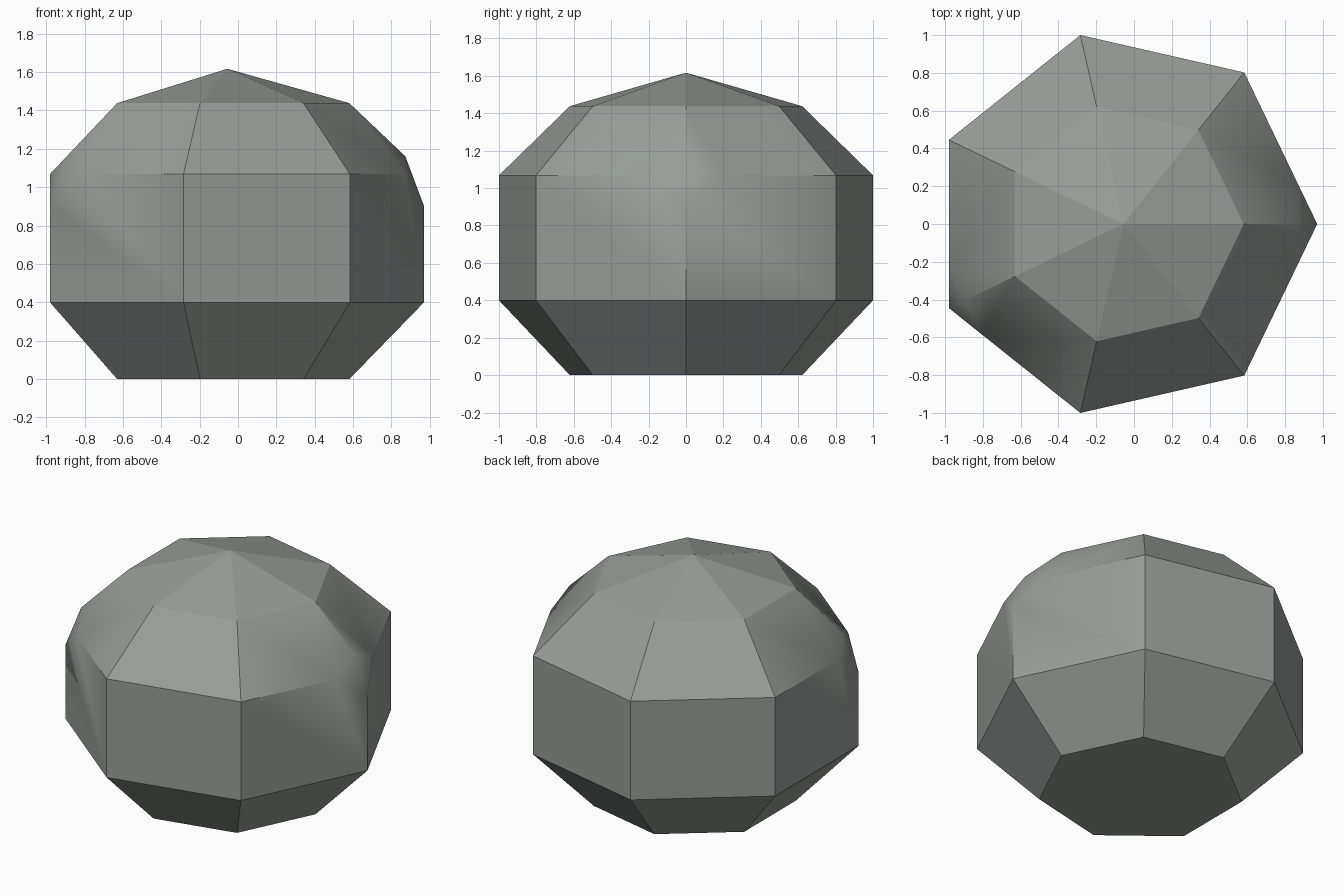
import bpy, bmesh, math

cube = bpy.data.objects.get("Cube")
if cube:
    bpy.data.objects.remove(cube, do_unlink=True)

SIDES = 7
CENTRE_X = -0.056
RINGS = [(0.637, 0.0), (1.026, 0.4), (1.026, 1.068), (0.637, 1.438)]  # radius, height
WORN = (0, 4)           # shoulder corners that are chipped off

# Stone colour
stone = bpy.data.materials.new("grey stone")
stone.use_nodes = True
colour = (0.31, 0.337, 0.315, 1.0)
stone.diffuse_color = colour
stone.node_tree.nodes["Principled BSDF"].inputs["Base Color"].default_value = colour

# Stacked rings of the boulder
bm = bmesh.new()
rings = []
for radius, height in RINGS:
    angles = [math.tau * i / SIDES for i in range(SIDES)]
    rings.append([bm.verts.new((CENTRE_X + radius * math.cos(a), radius * math.sin(a), height))
                  for a in angles])
for low, high in zip(rings, rings[1:]):
    for i in range(SIDES):
        j = (i + 1) % SIDES
        bm.faces.new((low[i], low[j], high[j], high[i]))

# Flat base and shallow pointed cap
bm.faces.new(rings[0][::-1])
apex = bm.verts.new((CENTRE_X, 0, 1.617))
for i in range(SIDES):
    bm.faces.new((rings[-1][i], rings[-1][(i + 1) % SIDES], apex))

# Chip the worn shoulder corners, a quarter of the way along each edge
for i in WORN:
    chip = bmesh.ops.bevel(bm, geom=[rings[2][i]], affect='VERTICES',
                           offset_type='PERCENT', offset=25, segments=1, profile=0.5)
    corners = sorted(chip["verts"], key=lambda v: v.co.z)
    # Ridge from the lowest to the highest corner of the chip
    bmesh.ops.connect_verts(bm, verts=[corners[0], corners[-1]])

# Soft shading across the chips, crisp everywhere else
bmesh.ops.recalc_face_normals(bm, faces=bm.faces)
bm.normal_update()
for f in bm.faces:
    f.smooth = apex not in f.verts
for e in bm.edges:
    e.smooth = (e.calc_face_angle(math.pi) < math.radians(30)
                and all(f.smooth for f in e.link_faces))

mesh = bpy.data.meshes.new("boulder")
bm.to_mesh(mesh)
bm.free()
mesh.materials.append(stone)
boulder = bpy.data.objects.new("boulder", mesh)
bpy.context.collection.objects.link(boulder)
